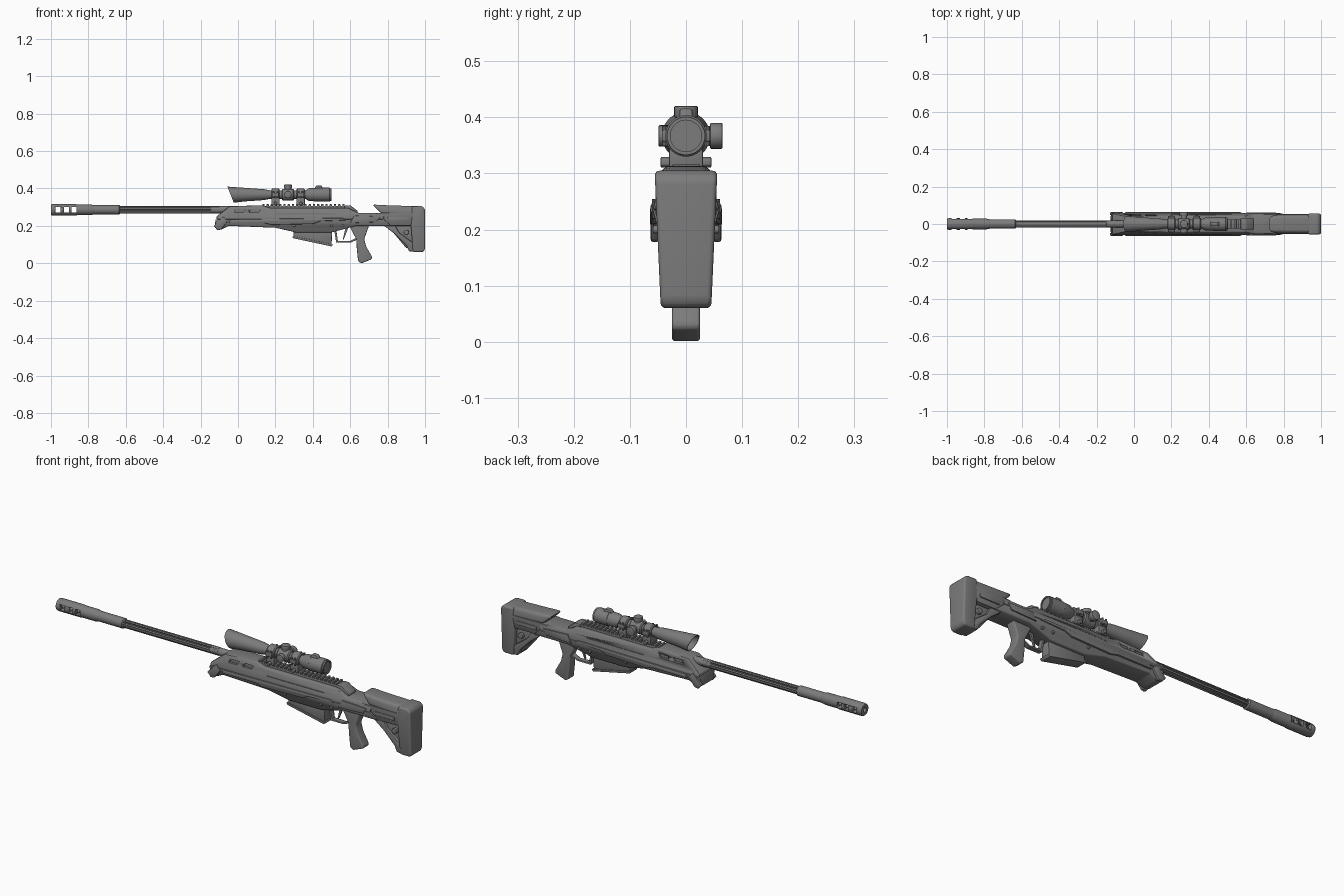
import bpy, bmesh, math
from mathutils import Matrix

if "Cube" in bpy.data.objects:
    bpy.data.objects.remove(bpy.data.objects["Cube"])

grey = bpy.data.materials.new("gunmetal grey")
grey.use_nodes = True
grey.diffuse_color = (.2, .2, .2, 1)
grey.node_tree.nodes["Principled BSDF"].inputs["Base Color"].default_value = grey.diffuse_color

# Shared heights, half widths and edge softness
BORE, SIGHT = .286, .367
TOP, BELT, BELLY = .31, .235, .19
WIDE, NARROW, SLIM = .06, .04, .025
NONE, FINE, SOFT, ROUND = 0, .002, .005, .014
SIDES = (-1, 1)


def finish(name, bm, bevel):
    """Bevel crisp edges, make the object and shade it."""
    bmesh.ops.remove_doubles(bm, verts=bm.verts, dist=FINE / 100)
    bmesh.ops.recalc_face_normals(bm, faces=bm.faces)
    if bevel:
        sharp = [e for e in bm.edges if len(e.link_faces) == 2 and e.calc_face_angle() > .3]
        bmesh.ops.bevel(bm, geom=sharp, offset=bevel, segments=4 if bevel == ROUND else 2,
                        profile=.5, affect='EDGES', clamp_overlap=True)
    mesh = bpy.data.meshes.new(name)
    bm.to_mesh(mesh)
    bm.free()
    mesh.materials.append(grey)
    part = bpy.data.objects.new(name, mesh)
    bpy.context.collection.objects.link(part)
    bpy.ops.object.select_all(action='DESELECT')
    part.select_set(True)
    bpy.context.view_layer.objects.active = part
    bpy.ops.object.shade_smooth_by_angle(angle=math.radians(35))
    return part


def prism(name, outline, low, high=None, bevel=SOFT, y=0):
    """Give a side outline (x, z) thickness; its half width runs from low to high with z."""
    high = low if high is None else high
    bottom = min(z for x, z in outline)
    height = max(z for x, z in outline) - bottom
    bm = bmesh.new()
    near, far = [[bm.verts.new((x, y + side * (low + (high - low) * (z - bottom) / height), z))
                  for x, z in outline] for side in SIDES]
    bm.faces.new(near)
    bm.faces.new(far[::-1])
    for i in range(len(outline)):
        bm.faces.new((near[i - 1], near[i], far[i], far[i - 1]))
    return finish(name, bm, bevel)


def block(name, start, end, bottom, top, half, bevel=FINE, y=0):
    return prism(name, [(start, bottom), (end, bottom), (end, top), (start, top)],
                 half, bevel=bevel, y=y)


def lathe(name, profile, axis_z, flutes=0, slant=0):
    """Turn an (x, radius) profile about the x axis; slant tilts the rings with x below zero."""
    segments = flutes * 8 or 36
    bm = bmesh.new()
    rings = []
    for x, radius in profile:
        ring = []
        for i in range(segments):
            angle = math.tau * i / segments
            r = radius * (.7 if flutes and math.cos(angle * flutes) > .3 else 1)
            rise = r * math.sin(angle)
            shift = slant * rise if x < 0 else 0
            ring.append(bm.verts.new((x - shift, r * math.cos(angle), axis_z + rise)))
        rings.append(ring)
    for a, b in zip(rings, rings[1:]):
        for i in range(segments):
            bm.faces.new((a[i - 1], a[i], b[i], b[i - 1]))
    return finish(name, bm, NONE)


def tube(name, start, end, radius, axis_z, chamfer=SOFT, flutes=0):
    """Solid round bar along x with chamfered ends."""
    small = radius - chamfer
    return lathe(name, [(start, 0), (start, small), (start + chamfer, radius),
                        (end - chamfer, radius), (end, small), (end, 0)], axis_z, flutes)


def knob(name, centre, radius, depth, upright=False, bevel=FINE, sides=24):
    """Short cylinder, pointing sideways or upright."""
    turn = Matrix() if upright else Matrix.Rotation(math.pi / 2, 4, 'X')
    bm = bmesh.new()
    bmesh.ops.create_cone(bm, cap_ends=True, segments=sides, radius1=radius, radius2=radius,
                          depth=depth, matrix=Matrix.Translation(centre) @ turn)
    return finish(name, bm, bevel)


def cut(part, cutters):
    for cutter in cutters:
        cutter.hide_render = cutter.hide_viewport = True
        boolean = part.modifiers.new("cut", 'BOOLEAN')
        boolean.operation, boolean.solver, boolean.object = 'DIFFERENCE', 'EXACT', cutter


# Barrel, sleeve and muzzle brake with side ports
tube("fluted_barrel", -.65, -.1, .02, BORE, FINE, flutes=8)
tube("barrel_root", -.15, .1, .019, BORE)
tube("barrel_sleeve", -.8, -.63, SLIM, BORE)
brake = lathe("muzzle_brake", [(-.85, 0), (-.85, .012), (-1, .012), (-1, .028), (-.99, .031),
              (-.87, .031), (-.86, .029), (-.79, .029), (-.77, SLIM), (-.77, 0)], BORE)
cut(brake, [block("brake_port_cutter", x, x + .026, BORE - ROUND, BORE + ROUND, WIDE, NONE)
            for x in (-.975, -.93, -.89)])

# Upper receiver with vents and grooves
upper = prism("upper_receiver", [(-.115, BELT), (-.115, .25), (-.045, .305), (.13, TOP),
              (.17, .296), (.59, .296), (.64, .27), (.78, .27), (.78, BELT)], WIDE, NARROW)
cutters = []
for side in SIDES:
    for x in (-.02, .06):
        cutters.append(prism("vent_cutter", [(x, .272), (x + .05, .272), (x + .06, .29),
                             (x + .01, .29)], .012, bevel=NONE, y=side * .05))
    cutters.append(block("groove_cutter", .2, .52, .262, .268, .01, NONE, side * WIDE))
cut(upper, cutters)

# Lower chassis, nose lugs, side strips and pins
prism("lower_chassis", [(-.12, BELT), (.78, BELT), (.82, .2), (.63, .2), (.5, .165), (.31, .165),
      (.2, BELLY), (-.05, .2), (-.09, .18), (-.125, BELLY)], NARROW, WIDE)
for side in SIDES:
    prism("nose_lug", [(-.13, .2), (-.11, .177), (-.09, .18), (-.055, .225), (-.08, .25)],
          .008, y=side * .055)
    prism("side_strip", [(-.05, .215), (.14, .215), (.18, .205), (.4, .21), (.44, .225),
          (.58, .23), (.56, .242), (-.04, BELT)], .006, y=side * .058)
    prism("receiver_plate", [(.6, .215), (.74, .22), (.76, .25), (.62, .255)],
          .004, bevel=FINE, y=side * .057)
    for x in (.3, .5, .56):
        knob("chassis_pin", (x, side * .052, .2), .007, ROUND)

# Top rail with teeth and rear block
block("rail_base", .12, .58, .29, .306, SLIM)
for i in range(20):
    x = .13 + i * .0225
    block("rail_tooth", x, x + .012, .304, .316, SLIM)
prism("rear_block", [(.57, .285), (.57, TOP), (.6, TOP), (.64, .28), (.64, .265)], .03)

# Scope: slanted sunshade, slim tube and eyepiece
lathe("scope_body", [(.08, 0), (.08, .03), (-.04, .039), (-.04, .043), (.04, .036), (.14, .029),
      (.17, .023), (.36, .023), (.38, .034), (.42, .036)], SIGHT, slant=.4)
tube("eyepiece", .415, .495, .037, SIGHT)
lathe("eyepiece_rim", [(.48, .034), (.5, .034), (.5, .028), (.49, .028)], SIGHT)
prism("zoom_tab", [(.4, .39), (.42, .416), (.445, .416), (.465, .39)], .012)

# Scope mounts with clamps, bolts and nuts
for x in (.2, .335):
    tube("scope_ring", x - .022, x + .022, .033, SIGHT)
    block("ring_foot", x - .022, x + .022, TOP, .35, .03)
    for side in SIDES:
        block("ring_clamp", x - .018, x + .018, SIGHT - .01, SIGHT + .01, .007, y=side * .036)
        knob("foot_nut", (x, side * .035, .32), .01, .02, sides=6)
        for bolt_x in (x - .01, x + .01):
            knob("clamp_bolt", (bolt_x, side * .038, SIGHT), SOFT, .036, True, NONE, 10)

# Scope turrets
hub = .267
tube("turret_housing", hub - .033, hub + .033, .031, SIGHT)
knob("top_turret_base", (hub, 0, .395), .017, .02, True)
knob("top_turret", (hub, 0, .41), .021, .02, True)
knob("side_turret_base", (hub, .035, SIGHT), .016, .03)
knob("side_turret", (hub, .054, SIGHT), .023, .022)
knob("side_cap", (hub, -.038, SIGHT), .019, .022)

# Magazine, trigger and guard
prism("magazine", [(.3, BELLY), (.295, .14), (.5, .096), (.505, BELLY)], SLIM)
prism("magazine_floor", [(.29, .145), (.295, .134), (.5, .09), (.508, .1)], .029, bevel=FINE)
prism("trigger_guard", [(.515, .175), (.525, .11), (.6, .11), (.635, .125), (.63, .135),
      (.597, .118), (.534, .12), (.526, .175)], .012, bevel=FINE)
prism("trigger", [(.575, BELLY), (.56, .127), (.565, .127), (.59, BELLY)], SOFT, bevel=NONE)

# Pistol grip
prism("pistol_grip", [(.595, .2), (.632, .13), (.635, .08), (.642, .01), (.66, 0), (.715, .022),
      (.717, .034), (.685, .09), (.675, .13), (.7, .2)], SLIM, bevel=ROUND)

# Stock: cheek piece, arm, web, strut and butt pad
prism("cheek_piece", [(.718, .314), (.765, .266), (.95, .255), (.95, .305), (.8, TOP)],
      .055, .043, ROUND)
prism("stock_arm", [(.74, .2), (.74, .27), (.95, .27), (.95, .2)], .045, .055)
prism("stock_web", [(.8, .2), (.95, .2), (.95, .09), (.9, .08)], SLIM, bevel=FINE)
prism("stock_strut", [(.775, .205), (.84, .205), (.86, .165), (.95, .1), (.95, .062),
      (.915, .064), (.9, .095), (.84, .155)], NARROW)
prism("butt_pad", [(.93, .305), (.985, .305), (1, .29), (1, .075), (.99, .06), (.935, .06),
      (.925, .2)], .045, .056, ROUND)
for side in SIDES:
    knob("stock_knob", (.9, side * .03, .165), ROUND, .02)
    block("stock_plate", .8, .91, .225, .245, .004, y=side * .05)
